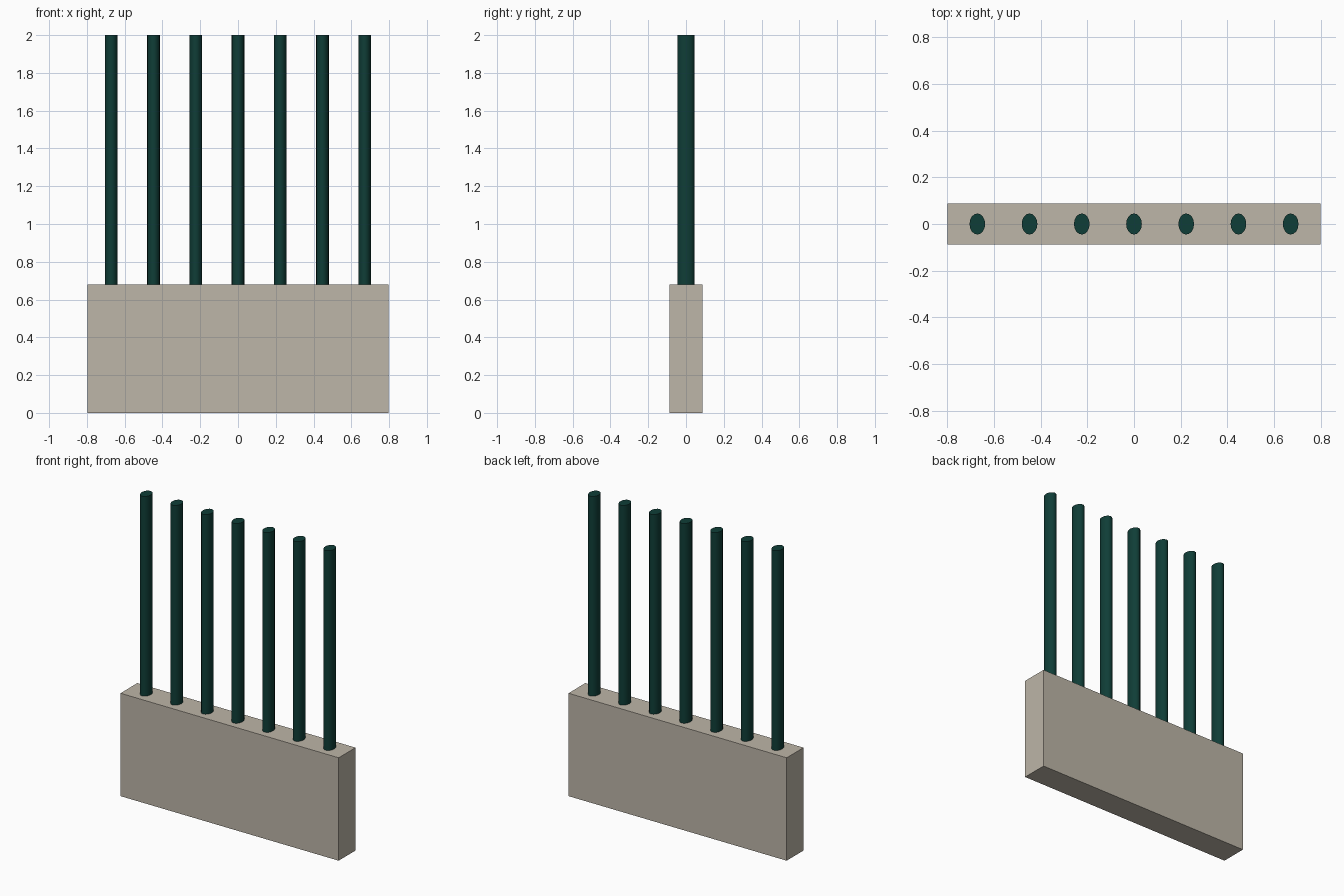
import bpy

if "Cube" in bpy.data.objects:
    bpy.data.objects.remove(bpy.data.objects["Cube"])

def material(name, rgb):
    m = bpy.data.materials.new(name)
    m.diffuse_color = (*rgb, 1.0)
    m.use_nodes = True
    m.node_tree.nodes["Principled BSDF"].inputs["Base Color"].default_value = m.diffuse_color
    return m

stone = material("warm_grey_stone", (0.51, 0.466, 0.392))
green = material("dark_green_metal", (0.0048, 0.047, 0.038))

BASE_TOP = 0.68
POLE_COUNT, SPACING = 7, 0.2235

# Low stone wall
bpy.ops.mesh.primitive_cube_add(size=1, location=(0, 0, BASE_TOP / 2))
wall = bpy.context.object
wall.name = "stone_wall"
wall.scale = (1.595, 0.176, BASE_TOP)
bpy.ops.object.transform_apply(location=False, rotation=False, scale=True)
wall.data.materials.append(stone)

# Row of oval railing bars standing on the wall
bottom = BASE_TOP - 0.004
for i in range(POLE_COUNT):
    x = (i - (POLE_COUNT - 1) / 2) * SPACING
    bpy.ops.mesh.primitive_cylinder_add(
        vertices=16, radius=1, depth=2.0 - bottom,
        location=(x, 0, (2.0 + bottom) / 2))
    bar = bpy.context.object
    bar.name = f"railing_bar_{i + 1}"
    bar.scale = (0.0335, 0.045, 1)
    bpy.ops.object.transform_apply(location=False, rotation=False, scale=True)
    bar.data.materials.append(green)
    bpy.ops.object.shade_smooth_by_angle()
